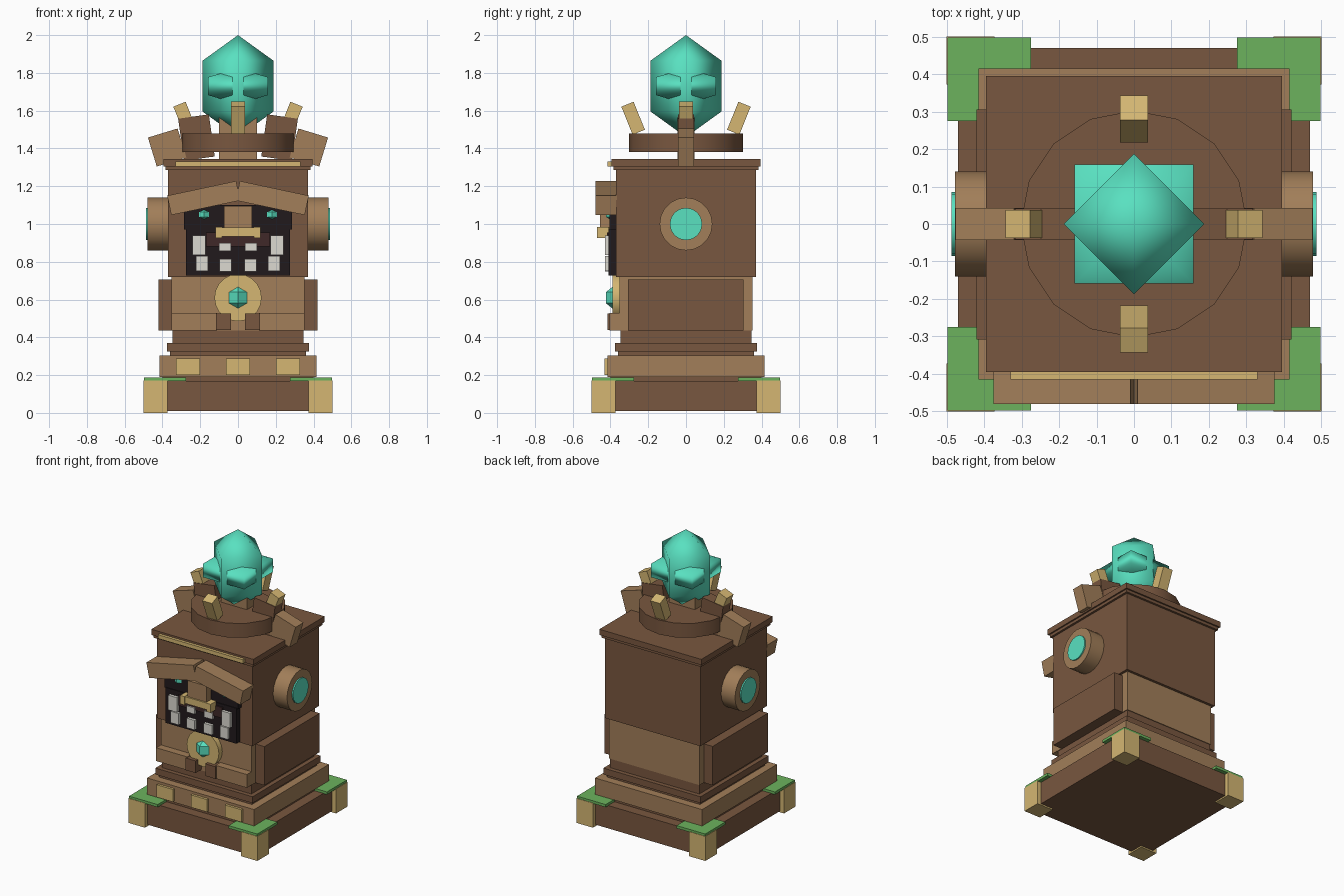
import bpy, math
from mathutils import Matrix

if "Cube" in bpy.data.objects:
    bpy.data.objects.remove(bpy.data.objects["Cube"])

def mat(name, r, g, b):
    m = bpy.data.materials.new(name)
    m.diffuse_color = (r, g, b, 1)
    m.use_nodes = True
    m.node_tree.nodes["Principled BSDF"].inputs["Base Color"].default_value = m.diffuse_color
    return m

BROWN = mat("brown_wood", .19, .095, .05)
LIGHT = mat("light_wood", .36, .21, .10)
GOLD = mat("gold", .66, .47, .17)
GREEN = mat("moss", .15, .45, .11)
TEAL = mat("crystal", .10, .75, .53)
DARK = mat("dark_recess", .015, .010, .012)
GUM = mat("gum", .05, .022, .022)
TOOTH = mat("tooth", .72, .70, .64)

def finish(name, m):
    o = bpy.context.object
    o.name = name
    o.data.materials.append(m)
    return o

def box(name, m, x, y, z, tilt=(0, 0, 0)):
    """Box from (min, max) ranges, optionally rotated about its centre."""
    c = [(a + b) / 2 for a, b in (x, y, z)]
    bpy.ops.mesh.primitive_cube_add(size=1, location=c, rotation=tilt)
    o = finish(name, m)
    o.scale = [b - a for a, b in (x, y, z)]
    return o

def slab(name, m, half, z0, z1):
    return box(name, m, (-half, half), (-half, half), (z0, z1))

def disc(name, m, r, depth, loc, rot=(0, 0, 0), sides=16):
    bpy.ops.mesh.primitive_cylinder_add(vertices=sides, radius=r, depth=depth, location=loc, rotation=rot)
    o = finish(name, m)
    bpy.ops.object.shade_smooth_by_angle(angle=math.radians(40))
    return o

def gem(name, loc, sx, sy, sz, turn=0, smooth=False):
    """Octahedral crystal: a 4-segment, 2-ring sphere."""
    bpy.ops.mesh.primitive_uv_sphere_add(segments=4, ring_count=2, radius=1, location=loc)
    o = finish(name, TEAL)
    o.data.transform(Matrix.Rotation(turn, 4, 'Z'))
    o.scale = (sx, sy, sz)
    if smooth:
        bpy.ops.object.shade_smooth()
    return o

# stepped base
slab("base", BROWN, .47, .01, .17)
slab("base_joint", BROWN, .40, .17, .20)
slab("second_step", LIGHT, .415, .19, .305)
slab("third_step_foot", BROWN, .36, .305, .34)
slab("third_step", BROWN, .377, .325, .37)
for sx in (-1, 1):
    for sy in (-1, 1):
        def rng(s, a, b):
            return tuple(sorted((s * a, s * b)))
        box("corner_block", GOLD, rng(sx, .372, .5), rng(sy, .372, .5), (0, .172))
        box("corner_moss", GREEN, rng(sx, .275, .497), rng(sy, .275, .497), (.168, .187))
for x in (-.265, 0, .265):
    box("base_stud", GOLD, (x - .063, x + .063), (-.432, -.40), (.20, .287))

# body, head and cap
slab("lower_body", BROWN, .347, .37, .44)
slab("body_band", LIGHT, .352, .435, .72)
slab("head", BROWN, .37, .72, 1.29)
slab("cap_lower", BROWN, .385, 1.285, 1.315)
slab("cap", BROWN, .395, 1.305, 1.345)
box("cap_trim", GOLD, (-.33, .33), (-.415, -.39), (1.305, 1.332))

# chest medallion
disc("medallion", GOLD, .125, .05, (0, -.365, .61), (math.pi / 2, 0, 0), 20)
gem("medallion_gem", (0, -.388, .61), .058, .042, .058)

# face recess, gum and nose
box("eye_recess", DARK, (-.285, .285), (-.405, -.36), (.97, 1.10))
box("mouth_recess", DARK, (-.275, .275), (-.41, -.36), (.727, .975))
box("gum", GUM, (-.17, .17), (-.418, -.40), (.88, .955))
box("nose", LIGHT, (-.075, .075), (-.455, -.37), (.98, 1.095))
box("nose_bar", GOLD, (-.11, .11), (-.465, -.40), (.935, .982))

# mirrored features
for s in (-1, 1):
    def X(a, b):
        return tuple(sorted((s * a, s * b)))
    box("brow", LIGHT, X(-.005, .368), (-.48, -.365), (1.085, 1.19), (0, s * math.radians(12), 0))
    gem("eye", (s * .18, -.405, 1.05), .03, .02, .025)
    box("nose_bar_end", GOLD, X(.085, .118), (-.472, -.41), (.925, .985))
    box("upper_outer_tooth", TOOTH, X(.172, .24), (-.43, -.40), (.835, .938))
    box("upper_inner_tooth", TOOTH, X(.037, .10), (-.428, -.40), (.857, .90))
    box("lower_outer_tooth", TOOTH, X(.16, .222), (-.43, -.40), (.75, .83))
    box("lower_inner_tooth", TOOTH, X(.035, .098), (-.43, -.40), (.748, .815))
    # arms
    box("upper_arm", BROWN, X(.34, .42), (-.308, .305), (.435, .707))
    box("forearm", LIGHT, X(.11, .352), (-.405, -.34), (.437, .53))
    box("hand", BROWN, X(.038, .116), (-.415, -.34), (.44, .525))
    # ears
    disc("ear", LIGHT, .14, .12, (s * .418, 0, 1.0), (0, math.pi / 2, 0), 20)
    disc("ear_gem", TEAL, .086, .03, (s * .472, 0, 1.0), (0, math.pi / 2, 0), 16)
    # side crest blocks fanning outward
    box("crest_outer", LIGHT, X(.293, .457), (-.043, .043), (1.325, 1.485), (0, s * math.radians(17), 0))
    box("crest_inner", BROWN, X(.138, .302), (-.042, .042), (1.345, 1.57), (0, s * math.radians(8), 0))

# crest centre and crown disc
box("crest_centre", LIGHT, (-.10, .10), (-.044, .044), (1.335, 1.62))
disc("crown_disc", BROWN, .303, .10, (0, 0, 1.43))

# four prongs leaning outward
for i in range(4):
    a = i * math.pi / 2
    box("prong", GOLD, (-.035, .035), (-.038, .038), (-.08, .08),
        (0, math.radians(22), a)).location = (.28 * math.cos(a), .28 * math.sin(a), 1.56)

# top crystal with flat side spikes
gem("top_crystal", (0, 0, 1.73), .216, .216, .27, 0, True)
gem("crystal_spikes", (0, 0, 1.73), .26, .26, .095, math.pi / 4, True)
